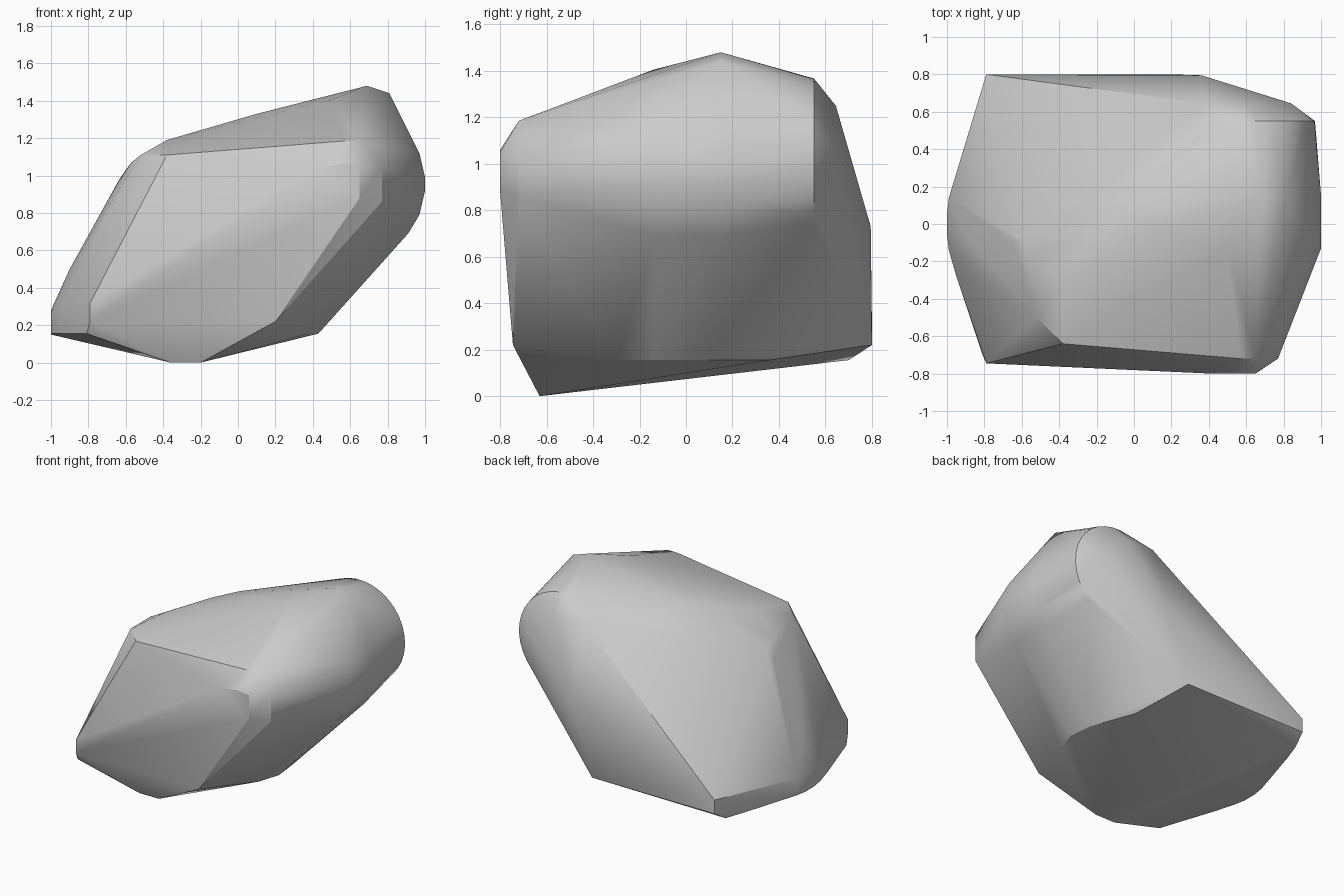
import bpy
import bmesh
from math import cos, sin, radians

# Remove the default object only
default = bpy.data.objects.get("Cube")
if default:
    bpy.data.objects.remove(default, do_unlink=True)


def make_material(name, colour):
    material = bpy.data.materials.new(name)
    material.use_nodes = True
    material.diffuse_color = colour
    material.node_tree.nodes["Principled BSDF"].inputs["Base Color"].default_value = colour
    return material


def arc(centre, radius, start, end, steps):
    """Points on a circle lying in a plane that faces front and back."""
    cx, cy, cz = centre
    angles = [radians(start + (end - start) * i / steps) for i in range(steps + 1)]
    return [(cx + radius * cos(a), cy, cz + radius * sin(a)) for a in angles]


def along_depth(profile, *depths):
    """Repeat a profile of (x, z) corners at several depths."""
    return [(x, y, z) for y in depths for x, z in profile]


def convex_solid(name, points, material):
    """Wrap the control corners in a closed faceted skin."""
    bm = bmesh.new()
    for point in points:
        bm.verts.new(point)
    hull = bmesh.ops.convex_hull(bm, input=bm.verts)
    unused = {v for v in hull["geom_interior"] + hull["geom_unused"]
              if isinstance(v, bmesh.types.BMVert) and v.is_valid}
    bmesh.ops.delete(bm, geom=list(unused), context="VERTS")
    bmesh.ops.recalc_face_normals(bm, faces=bm.faces)
    mesh = bpy.data.meshes.new(name)
    bm.to_mesh(mesh)
    bm.free()
    mesh.materials.append(material)
    solid = bpy.data.objects.new(name, mesh)
    bpy.context.collection.objects.link(solid)
    bpy.ops.object.select_all(action="DESELECT")
    solid.select_set(True)
    bpy.context.view_layer.objects.active = solid
    bpy.ops.object.shade_smooth_by_angle(angle=radians(30))
    return solid


# Rounded shoulder that ends in a circular rim at the back
shoulder = arc((.6, .55, 1), .368, -66, 125, 18)
shoulder += along_depth([(.91, .69), (.97, .79), (1, .92), (1, .99), (.97, 1.12)], -.13, .15)

# Crest running down from the highest corner
crest = [(.69, .15, 1.48), (.81, .15, 1.44), (.5, -.14, 1.405), (.1, -.03, 1.33),
         (-.05, .09, 1.285), (-.2, -.02, 1.24), (-.38, -.29, 1.19)]

# Blunt nose on the front face
nose = along_depth([(.77, .86), (.77, 1.05), (.65, 1.185), (.57, 1.185)], -.72)
nose += along_depth([(.65, .88), (.65, 1.05), (.55, 1.06), (.42, 1.04)], -.8)

# Upper edge of the sloping left flank
flank = [(-.38, -.64, 1.11), (-.52, -.5, 1.11), (-.57, -.2, 1.07), (-.6, -.08, 1.03),
         (-.64, -.1, .97), (-.9, -.06, .5)]

# Back slope below the rim
back = along_depth([(.84, 1.07), (.6, 1.25), (.38, 1.25)], .645) + [(.36, .795, .73)]

# Bottom corners shared by front and back
corners = along_depth([(-.79, .22), (-.79, .32), (.2, .22)], -.745, .8)

# Rounded lower rim, left side then right side
rim = along_depth([(-1, .15), (-1, .28)], -.05, .05)
rim += along_depth([(-.99, .155), (-.99, .28)], -.14, .14)
rim += along_depth([(-.86, .155)], -.54, .56)
rim += along_depth([(-.81, .155)], -.7, .7)
rim += [(-.95, -.28, .155), (-.95, -.28, .3)]
rim += [(.38, -.3, .155), (.43, -.14, .155), (.41, .04, .155), (.29, .36, .155)]

# Keel at the lowest edge
keel = along_depth([(-.36, 0), (-.2, 0)], -.63)

stone_grey = make_material("stone_grey", (.6, .6, .6, 1))
convex_solid("boulder", shoulder + crest + nose + flank + back + corners + rim + keel,
             stone_grey)
